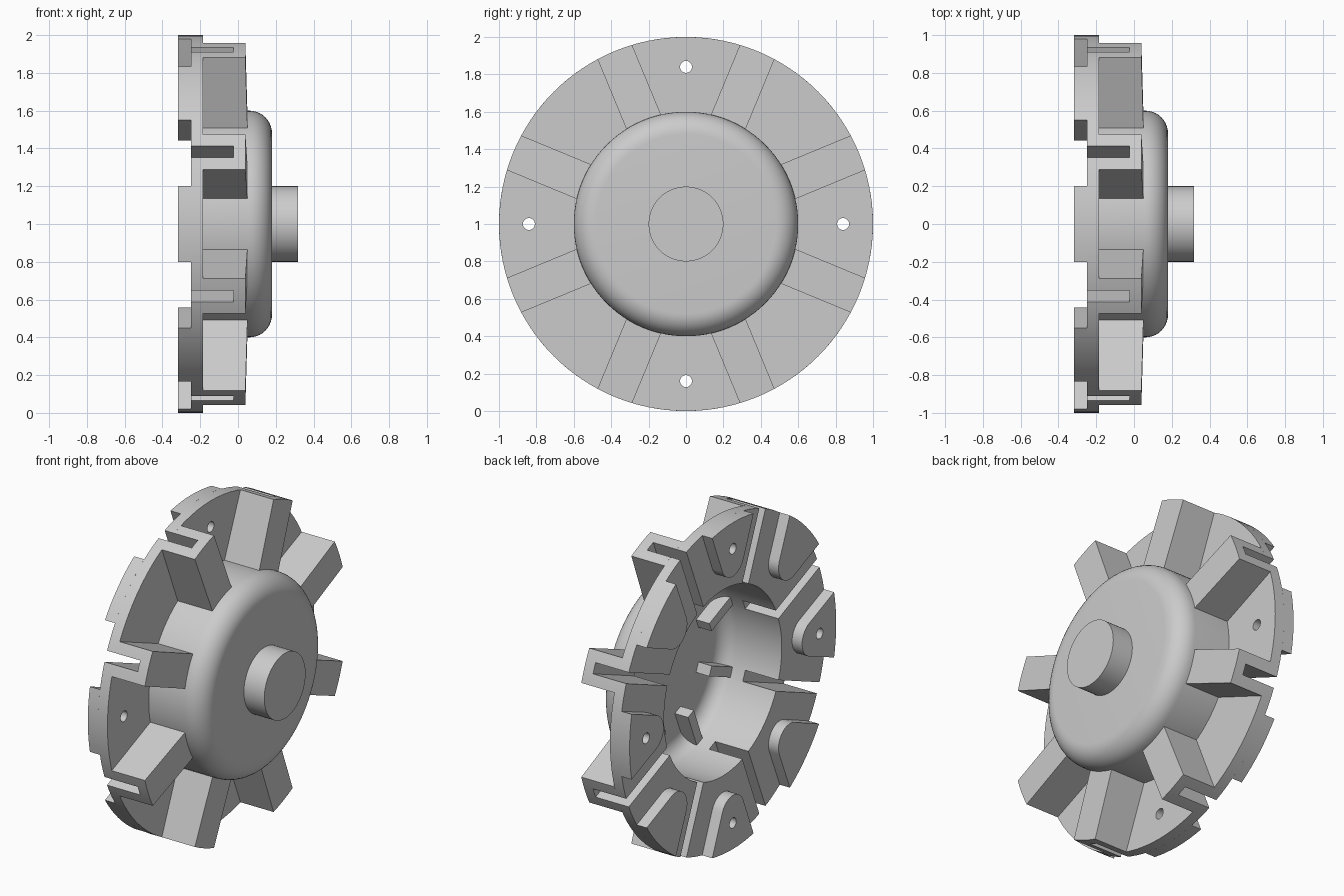
import bpy, bmesh
from math import sin, cos, pi, radians, acos, asin, hypot
from mathutils import Vector, Matrix

cube = bpy.data.objects.get("Cube")
if cube:
    bpy.data.objects.remove(cube)

grey = bpy.data.materials.new("plain_grey")
grey.use_nodes = True
grey.diffuse_color = (0.6, 0.6, 0.6, 1)
grey.node_tree.nodes["Principled BSDF"].inputs["Base Color"].default_value = (0.6, 0.6, 0.6, 1)

BACK, STEP, FRONT = -0.25, -0.185, 0.18
EIGHTHS = [k * pi / 4 for k in range(8)]
RIB_ANGLES = [a + pi / 8 for a in EIGHTHS]


def place(x, r, t, a):
    """Point at depth x, radius r and sideways offset t, turned by a about the axle."""
    return Vector((x, r * cos(a) - t * sin(a), 1 + r * sin(a) + t * cos(a)))


def prism(bm, lower, upper):
    lo = [bm.verts.new(p) for p in lower]
    hi = [bm.verts.new(p) for p in upper]
    bm.faces.new(lo)
    bm.faces.new(hi[::-1])
    n = len(lo)
    for i in range(n):
        j = (i + 1) % n
        bm.faces.new((lo[i], hi[i], hi[j], lo[j]))


def finish(bm, name):
    bmesh.ops.recalc_face_normals(bm, faces=bm.faces)
    mesh = bpy.data.meshes.new(name)
    bm.to_mesh(mesh)
    bm.free()
    mesh.materials.append(grey)
    ob = bpy.data.objects.new(name, mesh)
    bpy.context.collection.objects.link(ob)
    return ob


def radial_set(name, outline, x0, x1, angles):
    """Copies of an (r, t) outline extruded in depth; x1 may depend on r."""
    bm = bmesh.new()
    for a in angles:
        prism(bm, [place(x0, r, t, a) for r, t in outline],
              [place(x1(r) if callable(x1) else x1, r, t, a) for r, t in outline])
    return finish(bm, name)


def select_only(ob):
    bpy.ops.object.select_all(action='DESELECT')
    ob.select_set(True)
    bpy.context.view_layer.objects.active = ob


def cut(ob, cutter):
    select_only(ob)
    mod = ob.modifiers.new("cut", 'BOOLEAN')
    mod.operation = 'DIFFERENCE'
    mod.solver = 'EXACT'
    mod.object = cutter
    bpy.ops.object.modifier_apply(modifier=mod.name)


def rim_arc(half, n):
    """Outline points on the rim from -half to +half width."""
    w = asin(half)
    return [(cos(w * (2 * i / n - 1)), sin(w * (2 * i / n - 1))) for i in range(n + 1)]


# Hollow hub with rounded front edge and flange, turned about the axle
def fillet(radius, n=10):
    return [(0.06 + radius * cos(pi / 2 * i / n), 0.48 + radius * sin(pi / 2 * i / n))
            for i in range(n + 1)]


profile = ([(FRONT, 0)] + fillet(0.12) + [(STEP, 0.6), (STEP, 1), (BACK, 1), (BACK, 0.57)]
           + fillet(0.08 + 0.01)[::-1] + [(0.15, 0)])
bm = bmesh.new()
ring = [bm.verts.new(place(x, r, 0, 0)) for x, r in profile]
edges = [bm.edges.new(pair) for pair in zip(ring, ring[1:])]
bmesh.ops.spin(bm, geom=ring + edges, cent=(0, 0, 1), axis=(1, 0, 0),
               angle=2 * pi, steps=96, use_merge=True)
bmesh.ops.remove_doubles(bm, verts=bm.verts, dist=1e-5)
body = finish(bm, "hub_and_flange")

# Radial ribs, sloping slightly down towards the rim
ribs = radial_set("radial_ribs", [(0.575, -0.1)] + rim_arc(0.1, 4) + [(0.575, 0.1)],
                  STEP, lambda r: 0.066 - 0.027 * r, RIB_ANGLES)

# Pads on the back: round nose widening to the rim
NOSE_R, NOSE = 0.78, 0.11
rim = rim_arc(0.2, 8)
dr, dt = rim[-1][0] - NOSE_R, rim[-1][1]
start = acos(dr / hypot(dr, dt)) + acos(NOSE / hypot(dr, dt))
nose = []
for i in range(17):
    a = start + (2 * pi - 2 * start) * i / 16
    nose.append((NOSE_R + NOSE * cos(a), NOSE * sin(a)))
pads = radial_set("back_pads", rim + nose, -0.318, BACK, EIGHTHS)

# Slots through the ribs and bolt holes through every other pad
slots = radial_set("slot_cutter", [(0.45, -0.032), (1.1, -0.032), (1.1, 0.032), (0.45, 0.032)],
                   -0.4, -0.025, RIB_ANGLES)
circle = [(0.84 + 0.032 * cos(radians(15 * i)), 0.032 * sin(radians(15 * i))) for i in range(24)]
holes = radial_set("hole_cutter", circle, -0.4, -0.1, EIGHTHS[::2])
cut(body, slots)
cut(body, holes)
cut(ribs, slots)
cut(pads, holes)
for helper in (slots, holes):
    bpy.data.objects.remove(helper)

# Inner gussets between the hub wall and its floor
bm = bmesh.new()
side = [(0.35, 0.06), (0.585, 0.06), (0.585, 0.08), (0.52, 0.155), (0.35, 0.155)]
for a in RIB_ANGLES:
    prism(bm, [place(x, r, -0.03, a) for r, x in side], [place(x, r, 0.03, a) for r, x in side])
gussets = finish(bm, "inner_gussets")

# Axle stub
bm = bmesh.new()
bmesh.ops.create_cone(bm, cap_ends=True, segments=64, radius1=0.2, radius2=0.2, depth=0.148,
                      matrix=Matrix.Translation((0.244, 0, 1)) @ Matrix.Rotation(pi / 2, 4, 'Y'))
axle = finish(bm, "axle_stub")

for ob in (body, ribs, pads, gussets, axle):
    select_only(ob)
    bpy.ops.object.shade_smooth_by_angle(angle=radians(30))
